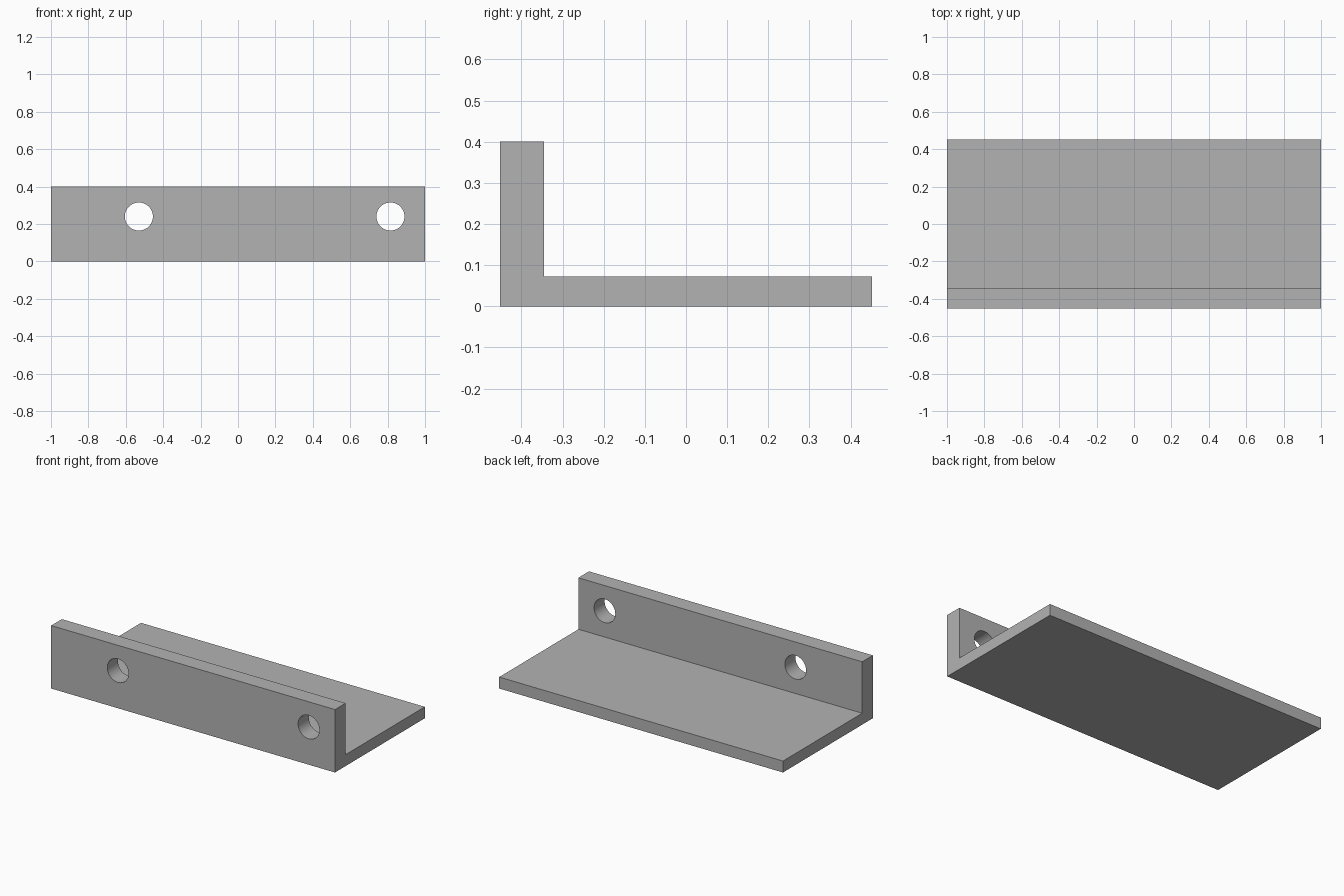
import bpy
import bmesh
from math import radians
from mathutils import Vector

WIDTH = 2.0
HALF_DEPTH = 0.452
WALL_INNER_Y = -0.345
BASE_TOP = 0.073
WALL_TOP = 0.401
HOLE_XS = (-0.53, 0.815)
HOLE_Z = 0.24
HOLE_RADIUS = 0.075

default_cube = bpy.data.objects.get("Cube")
if default_cube:
    bpy.data.objects.remove(default_cube, do_unlink=True)

# Plain grey material
grey = bpy.data.materials.new("plain grey")
grey.use_nodes = True
colour = (0.45, 0.45, 0.45, 1)
grey.diffuse_color = colour
grey.node_tree.nodes["Principled BSDF"].inputs["Base Color"].default_value = colour

# Angle bracket: L-shaped profile extruded along x
profile = [
    (-HALF_DEPTH, 0), (HALF_DEPTH, 0), (HALF_DEPTH, BASE_TOP),
    (WALL_INNER_Y, BASE_TOP), (WALL_INNER_Y, WALL_TOP), (-HALF_DEPTH, WALL_TOP),
]
bm = bmesh.new()
end = bm.faces.new([bm.verts.new((-WIDTH / 2, y, z)) for y, z in profile])
extruded = bmesh.ops.extrude_face_region(bm, geom=[end], use_keep_orig=True)
new_verts = [g for g in extruded["geom"] if isinstance(g, bmesh.types.BMVert)]
bmesh.ops.translate(bm, verts=new_verts, vec=Vector((WIDTH, 0, 0)))
bmesh.ops.recalc_face_normals(bm, faces=bm.faces)
mesh = bpy.data.meshes.new("angle_bracket")
bm.to_mesh(mesh)
bm.free()
mesh.materials.append(grey)
bracket = bpy.data.objects.new("angle_bracket", mesh)
bpy.context.collection.objects.link(bracket)


def drill(x):
    """Cut a round bolt hole through the upright wall."""
    bpy.ops.mesh.primitive_cylinder_add(
        vertices=48, radius=HOLE_RADIUS, depth=0.3, rotation=(radians(90), 0, 0),
        location=(x, (WALL_INNER_Y - HALF_DEPTH) / 2, HOLE_Z))
    cutter = bpy.context.object
    cutter.name = "hole_cutter"
    cutter.hide_render = True
    cutter.data.materials.append(grey)
    cut = bracket.modifiers.new("bolt_hole", "BOOLEAN")
    cut.operation = "DIFFERENCE"
    cut.solver = "EXACT"
    cut.object = cutter
    bpy.ops.object.select_all(action="DESELECT")
    bracket.select_set(True)
    bpy.context.view_layer.objects.active = bracket
    bpy.ops.object.modifier_apply(modifier=cut.name)
    bpy.data.objects.remove(cutter, do_unlink=True)


for hole_x in HOLE_XS:
    drill(hole_x)

# Smooth hole walls, crisp bracket edges
bpy.ops.object.shade_smooth_by_angle(angle=radians(30))
